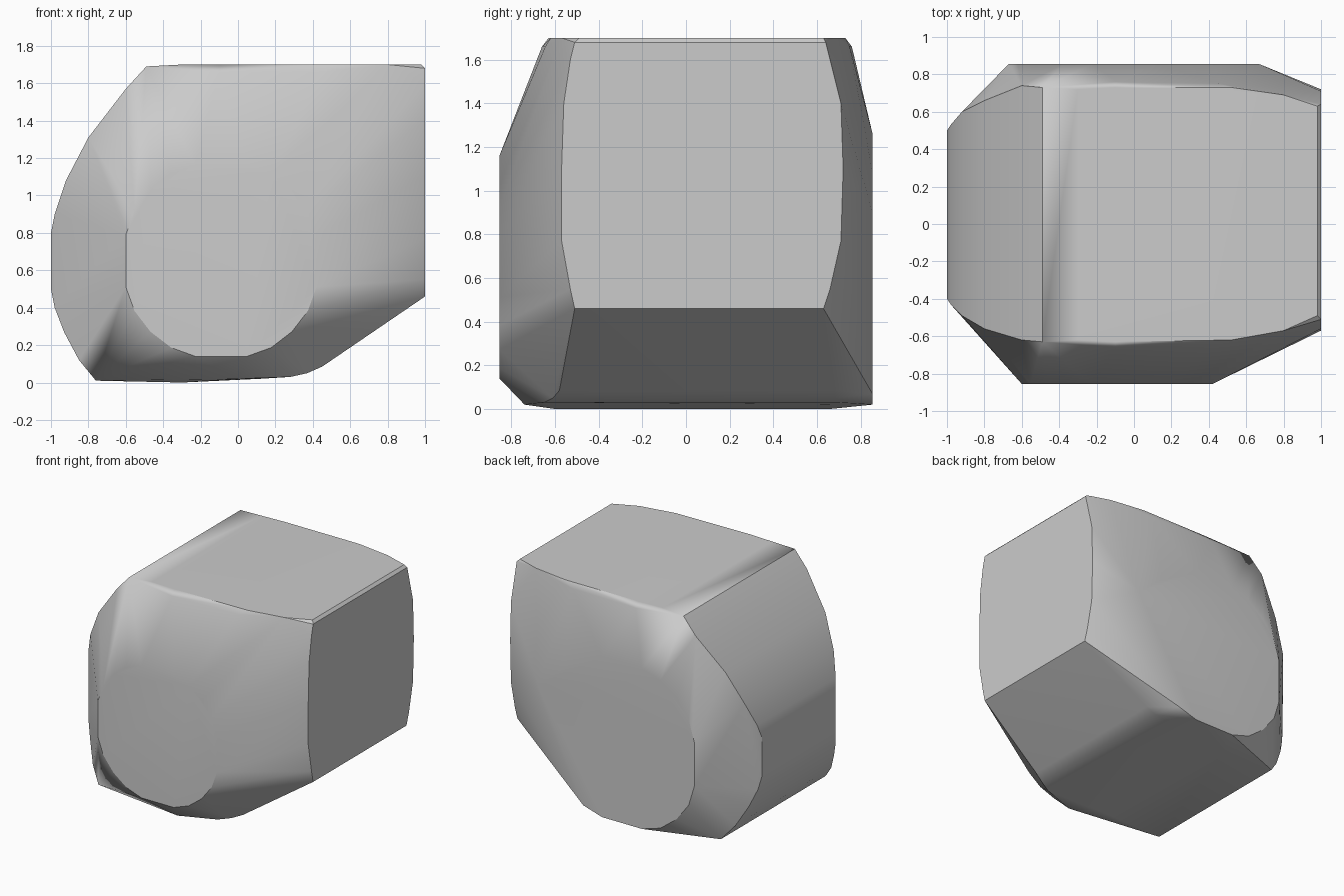
import bpy, bmesh, math
from math import cos, sin, radians

cube = bpy.data.objects.get("Cube")
if cube:
    bpy.data.objects.remove(cube, do_unlink=True)

points = []


def clamp(v, limit):
    return max(-limit, min(limit, v))


def disc(y, cx, cz, r, limit, start, end, step):
    """Slightly squared arc lying in a plane of constant y."""
    for a in range(start, end, step):
        points.append((cx + clamp(r * cos(radians(a)), limit), y,
                       cz + clamp(r * sin(radians(a)), limit)))


def ribs(rows):
    """Crosswise ribs given as x, z, front y, back y."""
    for x, z, front, back in rows:
        points.extend([(x, front, z), (x, back, z)])


# Round front boss
disc(-0.855, -0.09, 0.65, 0.535, 0.51, 0, 360, 15)

# Back boss: an arc with one long straight side
disc(0.855, -0.05, 0.64, 0.66, 0.62, 75, 301, 15)
points.extend([(0.67, 0.855, 0.9), (0.28, 0.855, 0.2), (0.45, 0.855, 1.08)])

# Rounded left side, running from the top edge down to the base
ribs([(-0.49, 1.69, -0.63, 0.73), (-0.6, 1.57, -0.62, 0.74),
      (-0.8, 1.31, -0.56, 0.66), (-0.92, 1.08, -0.49, 0.6),
      (-0.98, 0.9, -0.43, 0.53), (-1, 0.8, -0.4, 0.5),
      (-1, 0.5, -0.4, 0.5), (-0.98, 0.4, -0.43, 0.52),
      (-0.93, 0.27, -0.48, 0.56), (-0.85, 0.12, -0.56, 0.61),
      (-0.76, 0.01, -0.62, 0.66)])

# Flat right panel with bowed sides
ribs([(1, 0.46, -0.51, 0.63), (1, 0.55, -0.53, 0.66), (1, 0.77, -0.57, 0.71),
      (1, 1.1, -0.57, 0.72), (1, 1.4, -0.56, 0.71), (1, 1.6, -0.53, 0.66),
      (1, 1.68, -0.51, 0.64)])

# Flat top and its thin rolled rim
ribs([(0.98, 1.7, -0.49, 0.63), (0.8, 1.7, -0.57, 0.69),
      (0.52, 1.7, -0.62, 0.73), (-0.1, 1.7, -0.63, 0.73),
      (-0.3, 1.7, -0.62, 0.72), (-0.1, 1.66, -0.66, 0.76),
      (0.45, 1.66, -0.645, 0.75)])

# Base, turning up toward the right panel
ribs([(-0.3, 0, -0.6, 0.66), (0, 0.02, -0.74, 0.8), (0.28, 0.03, -0.65, 0.69),
      (0.37, 0.05, -0.61, 0.68), (0.45, 0.085, -0.58, 0.68)])

# Wrap the outlines in one skin
bm = bmesh.new()
for p in points:
    bm.verts.new(p)
bmesh.ops.remove_doubles(bm, verts=bm.verts[:], dist=0.002)
hull = bmesh.ops.convex_hull(bm, input=bm.verts[:])
loose = [v for v in bm.verts if not v.link_faces]
bmesh.ops.delete(bm, geom=loose, context='VERTS')
bmesh.ops.dissolve_limit(bm, angle_limit=radians(0.6),
                         verts=bm.verts[:], edges=bm.edges[:])
bmesh.ops.recalc_face_normals(bm, faces=bm.faces[:])
mesh = bpy.data.meshes.new("rounded_body")
bm.to_mesh(mesh)
bm.free()
body = bpy.data.objects.new("rounded_body", mesh)
bpy.context.collection.objects.link(body)

# Plain grey finish
grey = bpy.data.materials.new("plain grey")
grey.use_nodes = True
colour = (0.6, 0.6, 0.6, 1)
grey.diffuse_color = colour
grey.node_tree.nodes["Principled BSDF"].inputs["Base Color"].default_value = colour
mesh.materials.append(grey)

# Soft sides with crisp flat panels
bpy.ops.object.select_all(action='DESELECT')
body.select_set(True)
bpy.context.view_layer.objects.active = body
bpy.ops.object.shade_smooth_by_angle(angle=radians(30))
weighted = body.modifiers.new("even_shading", 'WEIGHTED_NORMAL')
weighted.keep_sharp = True
